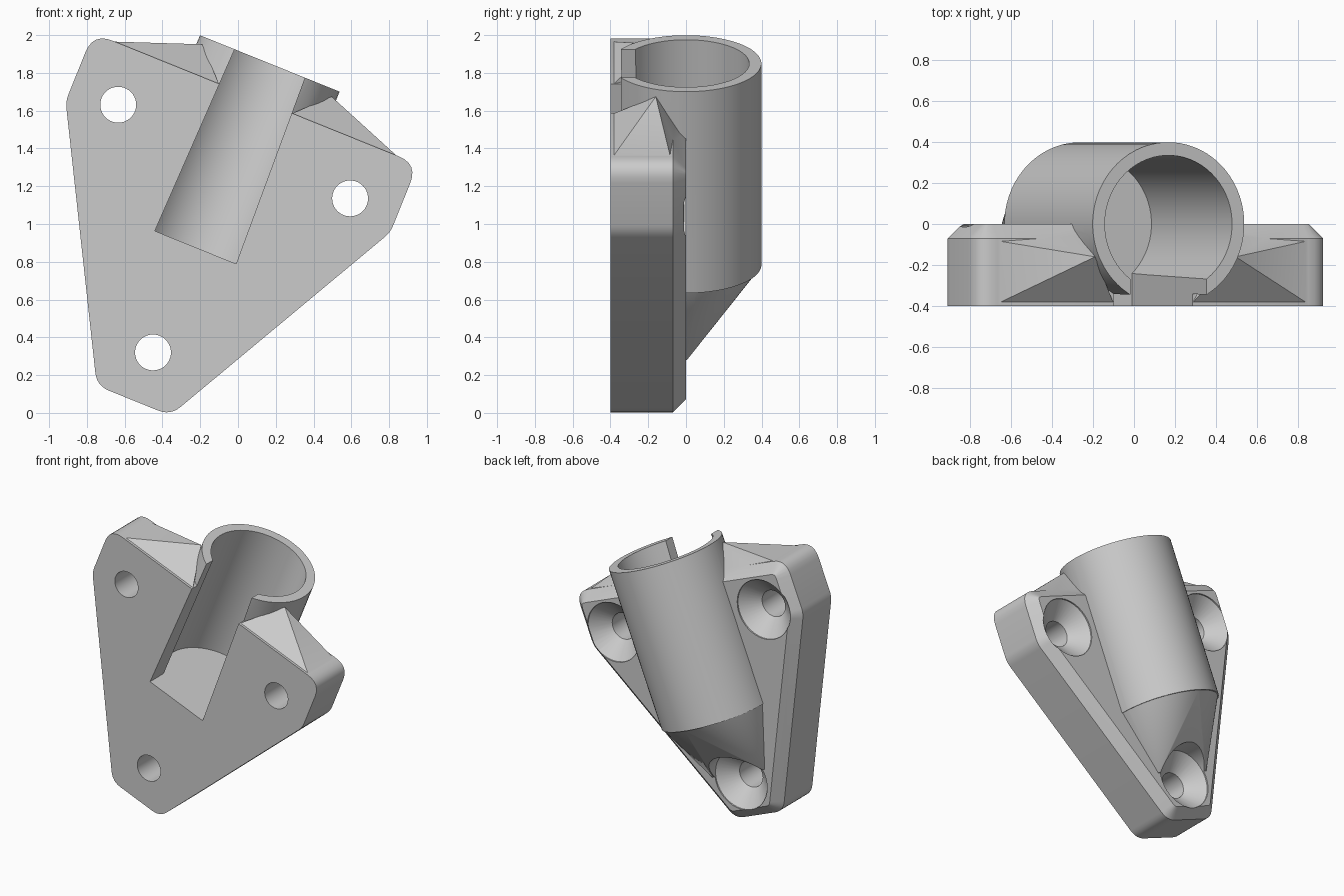
import bpy, bmesh, math
from mathutils import Matrix, Vector

if "Cube" in bpy.data.objects:
    bpy.data.objects.remove(bpy.data.objects["Cube"], do_unlink=True)

TILT = math.radians(22)
FRONT, BACK = -0.4, 0.0

grey = bpy.data.materials.new("plain grey")
grey.use_nodes = True
grey.diffuse_color = (0.6, 0.6, 0.6, 1)
grey.node_tree.nodes["Principled BSDF"].inputs["Base Color"].default_value = (0.6, 0.6, 0.6, 1)


def finish(bm, name):
    bmesh.ops.recalc_face_normals(bm, faces=bm.faces)
    mesh = bpy.data.meshes.new(name)
    bm.to_mesh(mesh)
    bm.free()
    mesh.materials.append(grey)
    ob = bpy.data.objects.new(name, mesh)
    bpy.context.collection.objects.link(ob)
    return ob


def lathe(name, profile, axis, origin=(0, 0, 0), sides=64):
    """Closed solid of revolution from (radius, height) pairs along Y or Z."""
    bm = bmesh.new()
    rings = []
    for r, h in profile:
        ring = []
        for i in range(sides):
            a = math.tau * (i + 0.5) / sides
            c, s = r * math.cos(a), r * math.sin(a)
            p = Vector((c, s, h)) if axis == "Z" else Vector((c, h, s))
            ring.append(bm.verts.new(p + Vector(origin)))
        rings.append(ring)
    for a, b in zip(rings, rings[1:]):
        for i in range(sides):
            j = (i + 1) % sides
            bm.faces.new((a[i], a[j], b[j], b[i]))
    bm.faces.new(rings[0])
    bm.faces.new(rings[-1])
    return finish(bm, name)


def hull(name, points):
    bm = bmesh.new()
    for p in points:
        bm.verts.new(p)
    bmesh.ops.convex_hull(bm, input=bm.verts)
    return finish(bm, name)


def combine(target, other, operation):
    mod = target.modifiers.new(operation, "BOOLEAN")
    mod.operation = operation
    mod.solver = "EXACT"
    mod.object = other
    bpy.context.view_layer.objects.active = target
    bpy.ops.object.modifier_apply(modifier=mod.name)
    bpy.data.objects.remove(other, do_unlink=True)


# Mounting plate: mirrored outline, rounded corners, bevelled back rim
half = [(0.21, -0.275), (0.927, 1.06), (0.927, 1.45)]
corners = half + [(-u, v) for u, v in reversed(half)]
radii = [0.07, 0.04, 0.11]
radii += radii[::-1]
outline = []
for i, corner in enumerate(corners):
    c = Vector(corner)
    d0 = (Vector(corners[i - 1]) - c).normalized() * radii[i]
    d1 = (Vector(corners[(i + 1) % len(corners)]) - c).normalized() * radii[i]
    for k in range(7):
        t = k / 6
        outline.append(c + d0 * (1 - t) ** 2 + d1 * t ** 2)
bm = bmesh.new()
base = bm.faces.new([bm.verts.new((p.x, FRONT, p.y)) for p in outline])
ext = bmesh.ops.extrude_face_region(bm, geom=[base])
top = [g for g in ext["geom"] if isinstance(g, bmesh.types.BMVert)]
bmesh.ops.translate(bm, verts=top, vec=(0, BACK - FRONT, 0))
bmesh.ops.recalc_face_normals(bm, faces=bm.faces)
rim = [e for e in bm.edges if all(abs(v.co.y - BACK) < 1e-5 for v in e.verts)]
bmesh.ops.bevel(bm, geom=rim, offset=0.07, segments=1, affect="EDGES")
bracket = finish(bm, "socket_bracket")

# Round socket, and the sloping foot that runs down around the lowest screw
socket = lathe("socket", [(0.399, 0.45), (0.399, 1.65)], "Z")
combine(bracket, socket, "UNION")
foot_points = [(s * 0.23, y, 0.05) for s in (-1, 1) for y in (-0.15, 0.005)]
for v in (0.51, 0.6):
    foot_points += [(s * 0.385, -0.1, v) for s in (-1, 1)]
    foot_points += [(0.396 * math.cos(math.pi * i / 24), 0.396 * math.sin(math.pi * i / 24), v)
                    for i in range(25)]
# The round socket stops where the foot begins to slope
below = hull("trim_cutter", [(u, y, v) for u in (-0.5, 0.5) for y in (0, 0.5) for v in (0.3, 0.5)])
combine(bracket, below, "DIFFERENCE")
combine(bracket, hull("foot", foot_points), "UNION")

# Wedge gussets joining the plate's upper edge to the socket
for s in (-1, 1):
    wedge = hull("gusset", [(s * u, y, v) for u, y, v in (
        (0.37, -0.16, 1.61), (0.2, -0.395, 1.44), (0.83, -0.395, 1.44),
        (0.83, -0.08, 1.44), (0.4, -0.005, 1.37), (0.3, -0.2, 1.3))])
    combine(bracket, wedge, "UNION")

# Bore and the slot opening it to the front
bore = lathe("bore_cutter", [(0.335, 0.6), (0.335, 2)], "Z")
combine(bracket, bore, "DIFFERENCE")
slot = hull("slot_cutter", [(s * u, y, v) for s in (-1, 1) for y in (-0.6, -0.1)
                            for u, v in ((0.232, 0.6), (0.19, 2))])
combine(bracket, slot, "DIFFERENCE")

# Countersunk screw holes
for u, v in ((-0.662, 1.147), (0.662, 1.147), (0, 0)):
    screw = lathe("screw_cutter", [(0.095, -0.6), (0.095, -0.12), (0.215, -0.01), (0.215, 0.6)],
                  "Y", (u, 0, v), 40)
    combine(bracket, screw, "DIFFERENCE")

# Tilt into place
bracket.data.transform(Matrix.Translation((-0.45, 0, 0.32)) @ Matrix.Rotation(TILT, 4, "Y"))
bpy.ops.object.select_all(action="DESELECT")
bracket.select_set(True)
bpy.context.view_layer.objects.active = bracket
bpy.ops.object.shade_smooth_by_angle(angle=math.radians(30))
